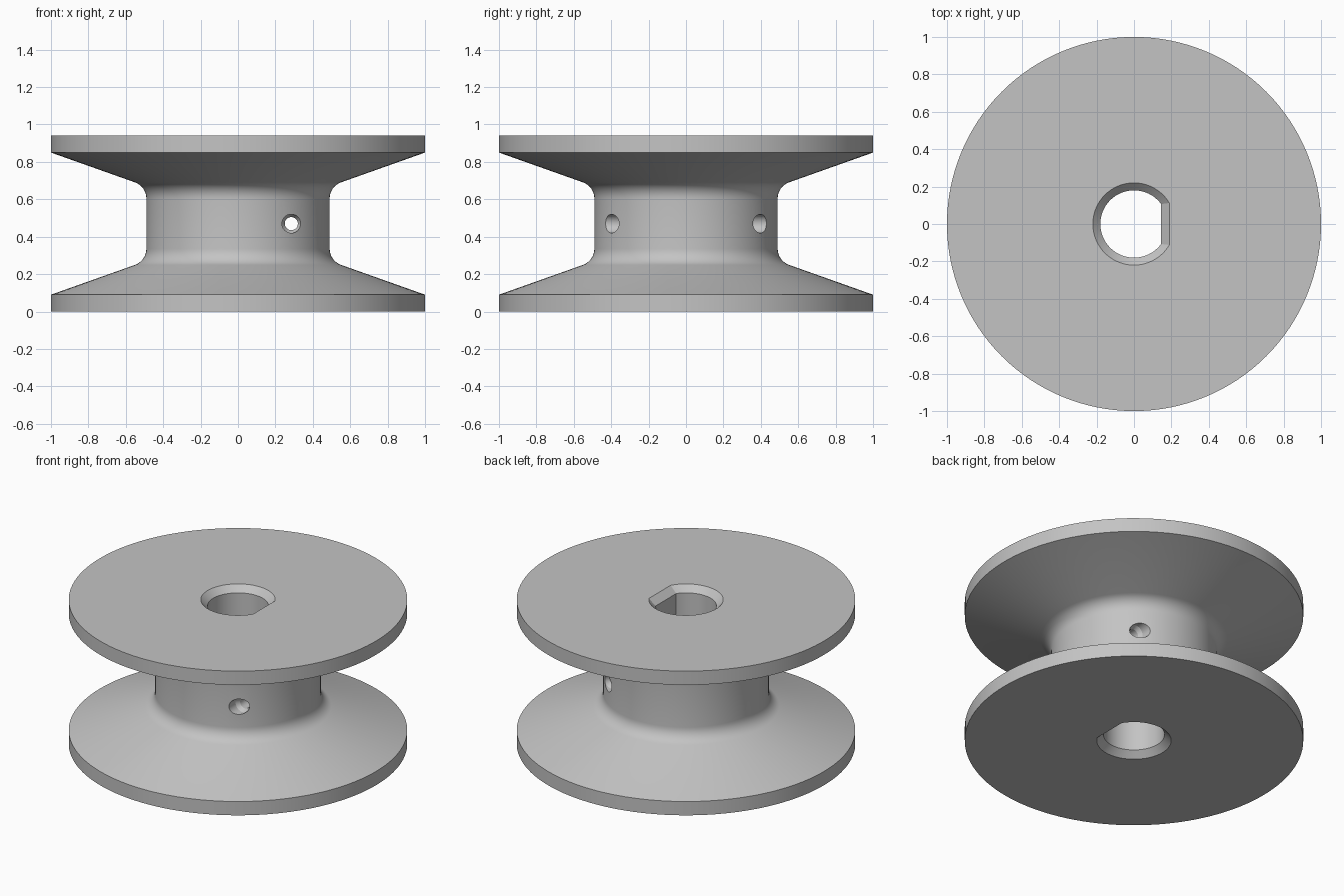
import bpy, bmesh, math
from mathutils import Vector

cube = bpy.data.objects.get("Cube")
if cube:
    bpy.data.objects.remove(cube, do_unlink=True)

HEIGHT = 0.94
MID = HEIGHT / 2

grey = bpy.data.materials.new("plain_grey")
grey.use_nodes = True
colour = (0.55, 0.55, 0.55, 1)
grey.diffuse_color = colour
grey.node_tree.nodes["Principled BSDF"].inputs["Base Color"].default_value = colour


def loft(name, rings):
    """Join equal-length rings of points into a closed, capped solid."""
    bm = bmesh.new()
    loops = [[bm.verts.new(p) for p in ring] for ring in rings]
    for low, high in zip(loops, loops[1:]):
        for i in range(len(low)):
            j = (i + 1) % len(low)
            bm.faces.new((low[i], low[j], high[j], high[i]))
    bm.faces.new(loops[0][::-1])
    bm.faces.new(loops[-1])
    bmesh.ops.recalc_face_normals(bm, faces=bm.faces)
    mesh = bpy.data.meshes.new(name)
    bm.to_mesh(mesh)
    bm.free()
    mesh.materials.append(grey)
    obj = bpy.data.objects.new(name, mesh)
    bpy.context.collection.objects.link(obj)
    return obj


def circle(radius, count):
    return [(radius * math.cos(math.tau * i / count),
             radius * math.sin(math.tau * i / count)) for i in range(count)]


def d_shape(radius, flat, count=64):
    """Circle cut off by a flat on the +x side."""
    start = math.acos(flat / radius)
    step = (math.tau - 2 * start) / (count - 1)
    return [(radius * math.cos(start + i * step),
             radius * math.sin(start + i * step)) for i in range(count)]


# Spool: rim, sloping flange and filleted hub, mirrored about mid height
hub, fillet, sweep = 0.49, 0.092, math.radians(70.4)
lower = [(1, 0), (1, 0.09)]
for i in range(9):
    a = math.pi + sweep * (1 - i / 8)
    lower.append((hub + fillet + fillet * math.cos(a), 0.336 + fillet * math.sin(a)))
profile = lower + [(r, HEIGHT - z) for r, z in reversed(lower)]
spool = loft("spool", [[(x, y, z) for x, y in circle(r, 128)] for r, z in profile])

# D-shaped shaft bore with chamfered mouths
mouth = [(0.23, 0.20, -0.01), (0.18, 0.145, 0.04)]
sections = mouth + [(r, f, HEIGHT - z) for r, f, z in reversed(mouth)]
bore = loft("bore_cutter",
            [[(x, y, z) for x, y in d_shape(r, f)] for r, f, z in sections])

# Cross hole through the hub, widened at both ends
steps = [(0.05, -0.6), (0.05, -0.36), (0.035, -0.335)]
steps += [(r, -y) for r, y in reversed(steps)]
cross = loft("cross_hole_cutter",
             [[(0.285 + u, y, MID + v) for u, v in circle(r, 32)] for r, y in steps])

bpy.ops.object.select_all(action='DESELECT')
spool.select_set(True)
bpy.context.view_layer.objects.active = spool
for cutter in (bore, cross):
    cutter.hide_render = True
    mod = spool.modifiers.new(cutter.name, 'BOOLEAN')
    mod.operation = 'DIFFERENCE'
    mod.solver = 'EXACT'
    mod.object = cutter
    bpy.ops.object.modifier_apply(modifier=mod.name)
    bpy.data.objects.remove(cutter, do_unlink=True)

bpy.ops.object.shade_smooth_by_angle(angle=math.radians(15))
